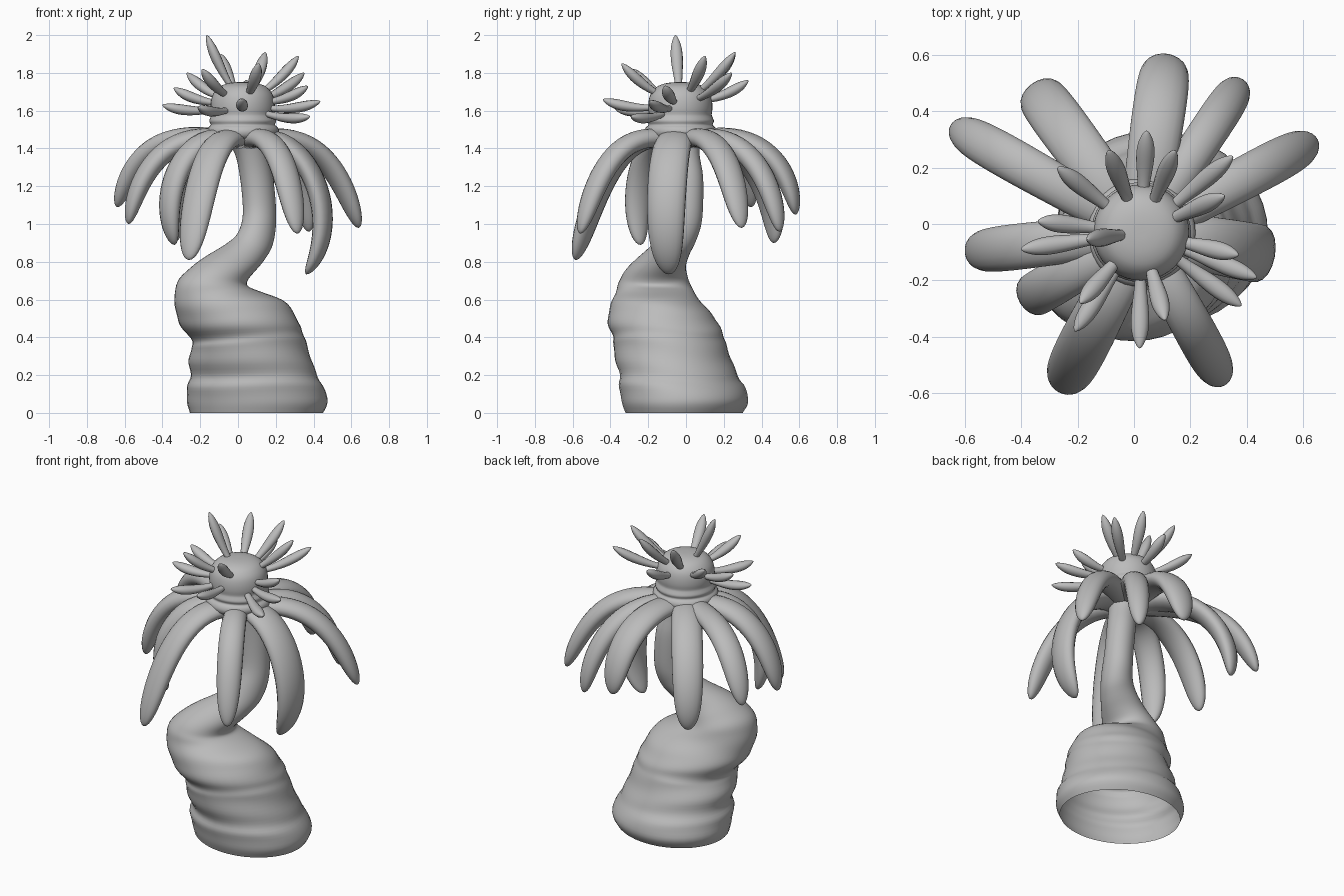
import bpy, math
from mathutils import Vector

cube = bpy.data.objects.get("Cube")
if cube:
    bpy.data.objects.remove(cube)

clay = bpy.data.materials.new("grey_clay")
clay.use_nodes = True
clay.diffuse_color = (0.5, 0.5, 0.5, 1)
clay.node_tree.nodes["Principled BSDF"].inputs["Base Color"].default_value = (0.5, 0.5, 0.5, 1)

UP = Vector((0, 0, 1))
AXIS = Vector((0.025, -0.03, 0))


def spline(rows, steps):
    """Smoothly resample rows of numbers (Catmull-Rom)."""
    out = []
    for i in range(len(rows) - 1):
        a, b, c, d = (rows[min(max(i + k, 0), len(rows) - 1)] for k in (-1, 0, 1, 2))
        for s in range(steps):
            t = s / steps
            out.append([q + t / 2 * (r - p + t * (2 * p - 5 * q + 4 * r - e
                        + t * (3 * (q - r) + e - p))) for p, q, r, e in zip(a, b, c, d)])
    return out + [list(rows[-1])]


def bezier(p, t):
    s = 1 - t
    return p[0] * s**3 + p[1] * 3 * s * s * t + p[2] * 3 * s * t * t + p[3] * t**3


def tube(name, stations, sides, cap_start=True, cap_end=True, shape=None):
    """Skin elliptical rings given as (centre, half axis u, half axis v)."""
    verts, faces = [], []
    for i, (c, u, v) in enumerate(stations):
        for k in range(sides):
            a = math.tau * k / sides
            f = shape(i / (len(stations) - 1), a) if shape else 1
            verts.append(c + (u * math.cos(a) + v * math.sin(a)) * f)
    for i in range(len(stations) - 1):
        for k in range(sides):
            n = (k + 1) % sides
            faces.append((i * sides + k, i * sides + n, (i + 1) * sides + n, (i + 1) * sides + k))
    if cap_start:
        faces.append(tuple(reversed(range(sides))))
    if cap_end:
        faces.append(tuple(range(len(verts) - sides, len(verts))))
    mesh = bpy.data.meshes.new(name)
    mesh.from_pydata(verts, [], faces)
    mesh.materials.append(clay)
    obj = bpy.data.objects.new(name, mesh)
    bpy.context.collection.objects.link(obj)
    mesh.shade_smooth()
    return obj


def limb(name, pts, across, width, thick, profile, sides=14, steps=20):
    """Flattened tapering limb along a bezier path."""
    stations = []
    for i in range(steps + 1):
        t = 1 - (1 - i / steps) ** 1.6
        e = 0.01
        tan = (bezier(pts, min(t + e, 1)) - bezier(pts, max(t - e, 0))).normalized()
        f = profile(t)
        stations.append((bezier(pts, t), tan.cross(across) * thick * f, across * width * f))
    return tube(name, stations, sides)


# Trunk: left x, left z, right x, right z, front y, back y of each tilted ring
trunk = [
    (-.255, 0, .45, 0, -.32, .30), (-.27, .06, .475, .06, -.34, .33),
    (-.27, .13, .45, .14, -.355, .31), (-.25, .19, .42, .20, -.35, .275),
    (-.26, .27, .39, .28, -.37, .245), (-.25, .34, .36, .37, -.385, .215),
    (-.24, .38, .345, .42, -.385, .20), (-.29, .44, .325, .47, -.41, .18),
    (-.32, .50, .29, .54, -.41, .14), (-.335, .57, .23, .60, -.395, .08),
    (-.335, .64, .11, .645, -.37, .04), (-.31, .71, .055, .67, -.355, .02),
    (-.25, .77, .05, .70, -.33, .005), (-.17, .83, .09, .75, -.28, 0),
    (-.07, .89, .14, .81, -.21, .02), (-.01, .94, .18, .88, -.16, .05),
    (.02, 1.01, .20, .98, -.12, .08), (.025, 1.1, .20, 1.1, -.09, .09),
    (.01, 1.25, .185, 1.25, -.09, .09), (-.02, 1.38, .155, 1.38, -.11, .07),
    (-.09, 1.47, .14, 1.47, -.14, .08)]
stations = []
for xl, zl, xr, zr, y0, y1 in spline(trunk, 4):
    c = Vector(((xl + xr) / 2, (y0 + y1) / 2, (zl + zr) / 2))
    h = (y1 - y0) / 2
    skew = min(.1, -.08 + .4 * max(0, c.z - .2))
    stations.append((c, Vector(((xr - xl) / 2, skew * h, (zr - zl) / 2)), Vector((0, h, 0))))


def wrinkles(t, a):
    fade = min(t * 8, 1) * max(0, 1 - t)
    return 1 + 0.011 * fade * (math.sin(75 * t + 1.5 * math.sin(a + 1) + math.sin(2 * a))
                               + 0.6 * math.sin(31 * t + 3 * a))


tube("trunk", stations, 40, cap_start=False, shape=wrinkles)

# Head: radius and height profile with soft collar folds and a domed top
head = [(.09, 1.43), (.17, 1.455), (.19, 1.485), (.184, 1.51), (.17, 1.525), (.177, 1.545),
        (.17, 1.565), (.166, 1.58), (.17, 1.61), (.168, 1.65), (.156, 1.69),
        (.126, 1.725), (.085, 1.743), (.04, 1.75), (.004, 1.751)]
stations = [(AXIS + UP * z, Vector((r, 0, 0)), Vector((0, r, 0))) for r, z in spline(head, 3)]
tube("head", stations, 40,
     shape=lambda t, a: 1 + 0.02 * math.sin(3 * a + 9 * t) * max(0, 1 - 1.8 * t))

# Drooping petals: tip x, tip y, tip z, width, inward curl
petals = [
    (.115, .58, 1.05, .19, .07), (.375, .495, .96, .14, .06), (.64, .295, .98, .155, .01),
    (.36, -.09, .735, .21, .28), (.315, -.56, .95, .15, .01), (-.26, -.585, .81, .185, .01),
    (-.335, -.24, .89, .16, .18), (-.58, -.10, 1.0, .165, .05),
    (-.64, .345, 1.09, .155, .02), (-.34, .465, .9, .185, .13)]


def petal_profile(t):
    body = (0.86 + 0.5 * t - 0.4 * t * t) * (1 - 0.32 * t**5)
    return body * math.sqrt(max(1 - t**14, 0.003))


for i, (x, y, z, width, curl) in enumerate(petals):
    flat = Vector((x, y, 0)) - AXIS
    reach, out = flat.length, flat.normalized()
    path = [(0.07, 1.445), (max(.63 * reach, .33), 1.51), (.83 * reach + curl, z + .3), (reach, z)]
    pts = [AXIS + out * r + UP * h for r, h in path]
    limb(f"petal_{i + 1}", pts, UP.cross(out), width / 2, .055, petal_profile, 18, 26)

# Feelers around the head: tip positions
feelers = [
    (.045, .33, 1.76), (.145, .26, 1.91), (.35, .24, 1.8), (.32, .10, 1.89),
    (.37, -.11, 1.73), (.435, -.19, 1.65), (.38, -.29, 1.57), (.11, -.34, 1.85),
    (.02, -.44, 1.66), (-.21, -.38, 1.62), (-.19, -.28, 1.82), (-.40, -.09, 1.63),
    (-.34, .01, 1.72), (-.27, .20, 1.8), (-.09, .26, 1.9), (-.165, -.055, 2.0)]


def feeler_profile(t):
    return (0.55 + 3 * t * t * (1 - t)) * math.sqrt(max(1 - t**8, 0.004))


for i, tip in enumerate(feelers):
    tip = Vector(tip)
    core = AXIS + UP * 1.6
    root = core + (tip - core).normalized() * .13
    sag = UP * -.025
    pts = [root, root.lerp(tip, .35) + sag, root.lerp(tip, .7) + sag, tip]
    across = UP.cross(tip - core).normalized()
    limb(f"feeler_{i + 1}", pts, across, .033, .028, feeler_profile, 12, 16)
